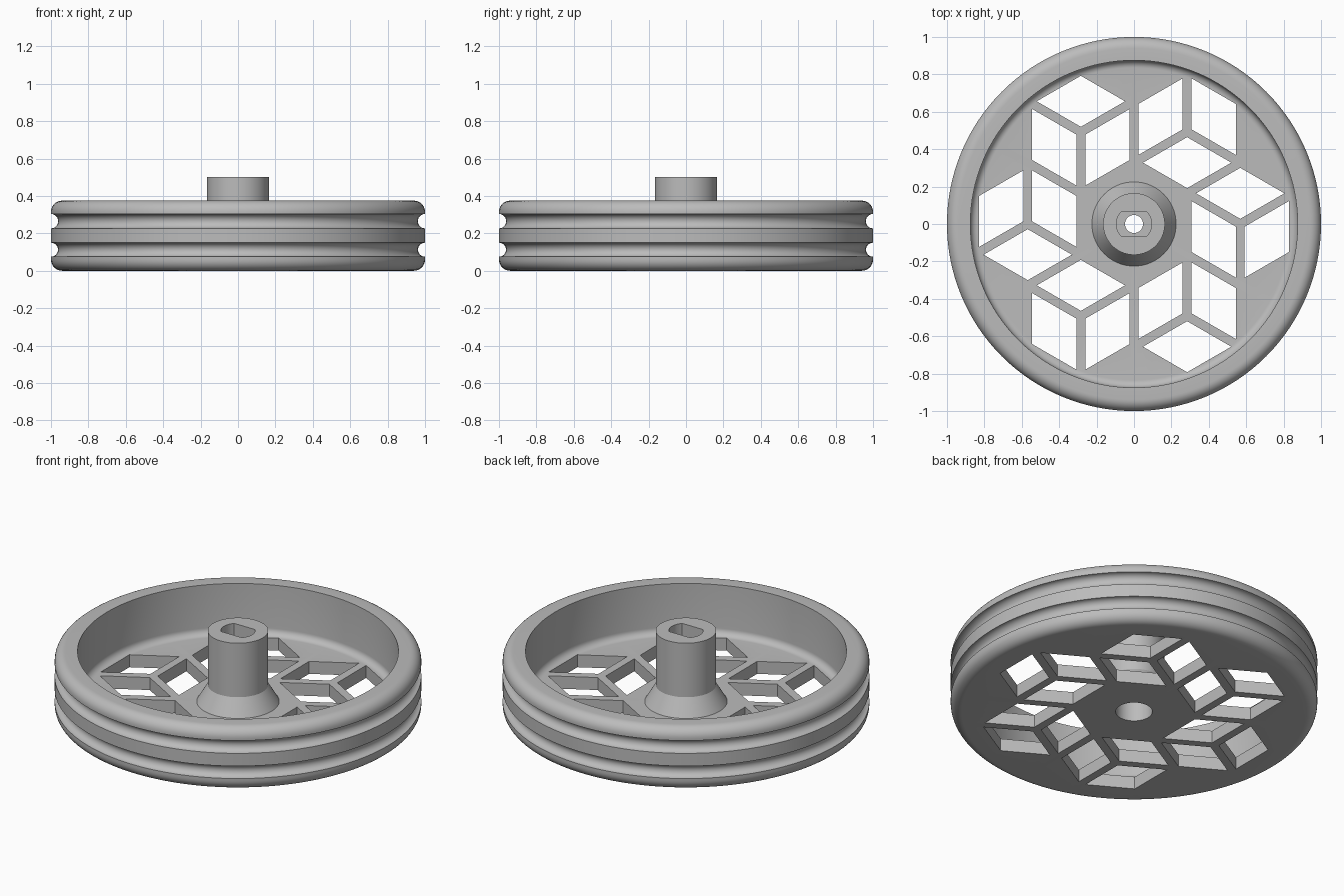
import bpy, bmesh, math
from mathutils import Matrix, Vector

cube = bpy.data.objects.get("Cube")
if cube:
    bpy.data.objects.remove(cube, do_unlink=True)

SEGMENTS = 128
EDGE = 0.328        # rhombus lattice edge
STRUT = 0.024       # half the strut width
FLOOR = 0.075

grey = bpy.data.materials.new("plain grey")
grey.use_nodes = True
grey.diffuse_color = (0.5, 0.5, 0.5, 1)
grey.node_tree.nodes["Principled BSDF"].inputs["Base Color"].default_value = (0.5, 0.5, 0.5, 1)


def arc(r, z, radius, start, end, steps=8):
    """Points (r, z) along an arc, angles in degrees."""
    angles = [math.radians(start + (end - start) * i / steps) for i in range(steps + 1)]
    return [(r + radius * math.cos(a), z + radius * math.sin(a)) for a in angles]


def new_object(name, bm):
    bmesh.ops.recalc_face_normals(bm, faces=bm.faces)
    mesh = bpy.data.meshes.new(name)
    bm.to_mesh(mesh)
    bm.free()
    mesh.materials.append(grey)
    obj = bpy.data.objects.new(name, mesh)
    bpy.context.collection.objects.link(obj)
    return obj


def lathe(name, profile):
    """Closed (r, z) outline turned round the z axis."""
    bm = bmesh.new()
    rings = []
    for i in range(SEGMENTS):
        turn = Matrix.Rotation(math.tau * i / SEGMENTS, 3, 'Z')
        rings.append([bm.verts.new(turn @ Vector((r, 0, z))) for r, z in profile])
    n = len(profile)
    for i, ring in enumerate(rings):
        after = rings[(i + 1) % SEGMENTS]
        for j in range(n):
            k = (j + 1) % n
            bm.faces.new((ring[j], after[j], after[k], ring[k]))
    return new_object(name, bm)


def prism(bm, outline, low, high):
    """Upright prism over a flat (x, y) outline."""
    base = [bm.verts.new((x, y, low)) for x, y in outline]
    top = [bm.verts.new((x, y, high)) for x, y in outline]
    bm.faces.new(base)
    bm.faces.new(top)
    for i in range(len(base)):
        k = (i + 1) % len(base)
        bm.faces.new((base[i], base[k], top[k], top[i]))


# Wheel section: recess, base, grooved tread, rim, dish floor, flared hub, bore
profile = [(0.048, 0.17), (0.1, 0.17), (0.1, 0)]
profile += arc(0.94, 0.06, 0.06, -90, 0)
profile += arc(1, 0.1125, 0.0375, 270, 90, 12)
profile += arc(1, 0.265, 0.0385, 270, 90, 12)
profile += arc(0.94, 0.315, 0.06, 0, 90)
profile += [(0.875, 0.375)]
profile += arc(0.835, FLOOR + 0.04, 0.04, 0, -90)
profile += [(0.225, FLOOR), (0.165, 0.175), (0.165, 0.5), (0.048, 0.5)]
wheel = lathe("wheel", profile)

# Openings: six clusters of three rhombi, alternating in direction
cutter_mesh = bmesh.new()
long_half = EDGE * math.cos(math.radians(30)) - STRUT / math.sin(math.radians(30))
short_half = EDGE / 2 - STRUT / math.sin(math.radians(60))
for cluster in range(6):
    angle = math.radians(60 * cluster)
    centre = Vector((math.cos(angle), math.sin(angle))) * EDGE * math.sqrt(3)
    for k in range(3):
        phi = math.radians((90 if cluster % 2 == 0 else 30) + 120 * k)
        out = Vector((math.cos(phi), math.sin(phi)))
        side = Vector((-out.y, out.x))
        middle = centre + out * EDGE / 2
        prism(cutter_mesh, [middle + out * short_half, middle + side * long_half,
                            middle - out * short_half, middle - side * long_half],
              -0.1, 0.15)

# Shaft socket: round hole with two flats
socket = []
for i in range(64):
    a = math.tau * (i + 0.5) / 64
    y = 0.094 * math.sin(a)
    if abs(y) < 0.064:
        socket.append((0.094 * math.cos(a), y))
prism(cutter_mesh, socket, 0.22, 0.6)
cutter = new_object("opening_cutter", cutter_mesh)
cutter.hide_render = True

# Cut, then drop the helper
cut = wheel.modifiers.new("openings", 'BOOLEAN')
cut.operation = 'DIFFERENCE'
cut.solver = 'EXACT'
cut.object = cutter
bpy.context.view_layer.objects.active = wheel
bpy.ops.object.select_all(action='DESELECT')
wheel.select_set(True)
bpy.ops.object.modifier_apply(modifier=cut.name)
bpy.data.objects.remove(cutter, do_unlink=True)
bpy.ops.object.shade_smooth_by_angle(angle=math.radians(30))
